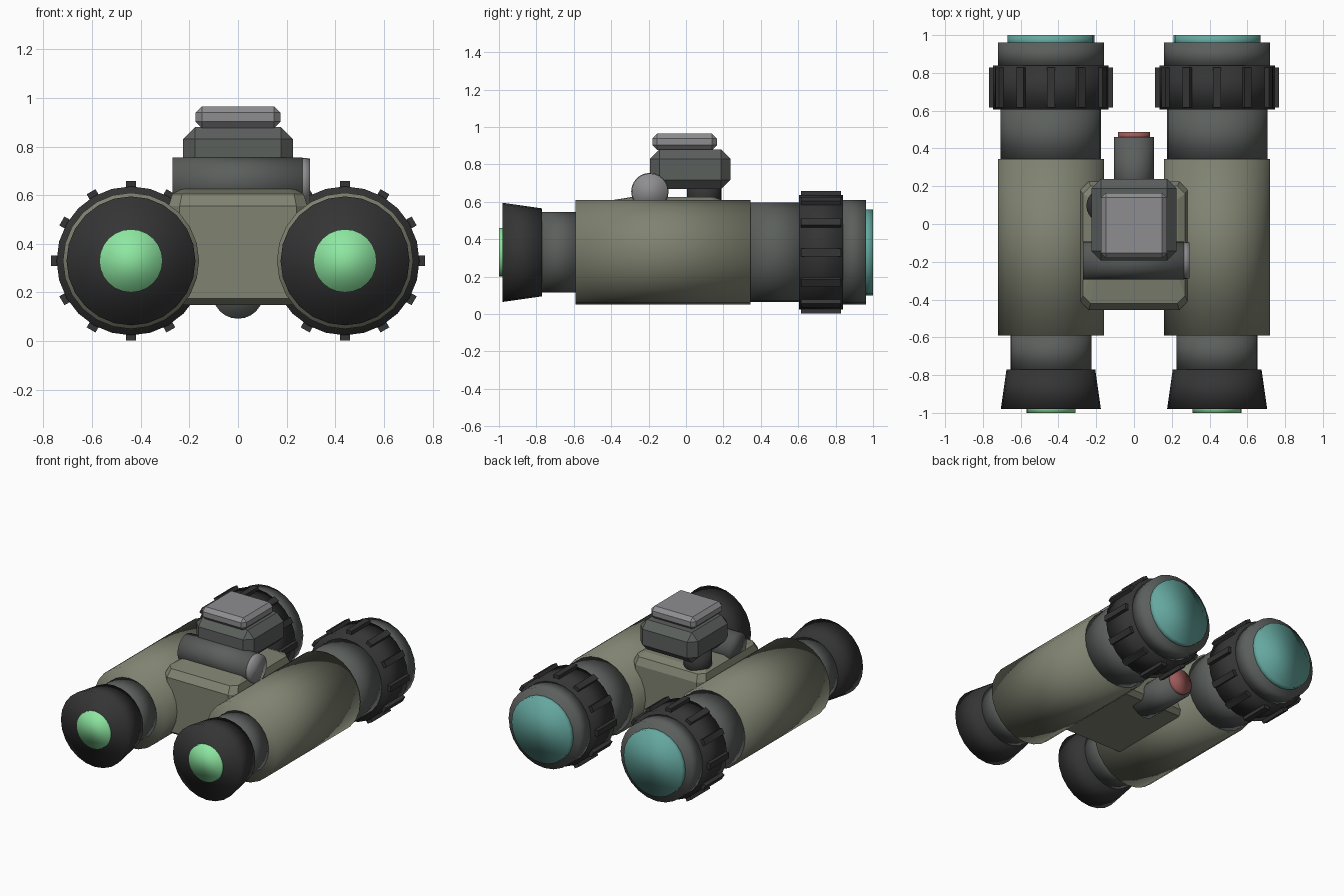
import bpy, bmesh, math
from mathutils import Matrix, Vector

if "Cube" in bpy.data.objects:
    bpy.data.objects.remove(bpy.data.objects["Cube"])


def material(name, rgb):
    m = bpy.data.materials.new(name)
    m.diffuse_color = (*rgb, 1)
    m.use_nodes = True
    m.node_tree.nodes["Principled BSDF"].inputs["Base Color"].default_value = m.diffuse_color
    return m


OLIVE = material("olive paint", (0.215, 0.225, 0.165))
GREY = material("dark grey metal", (0.105, 0.115, 0.108))
BLACK = material("black rubber", (0.035, 0.035, 0.035))
SILVER = material("light grey metal", (0.27, 0.27, 0.28))
GREEN = material("green eyepiece glass", (0.27, 0.80, 0.36))
TEAL = material("teal objective glass", (0.13, 0.39, 0.35))
RED = material("red lamp", (0.33, 0.10, 0.10))


def finish(name, bm, mat, smooth=False):
    bmesh.ops.recalc_face_normals(bm, faces=bm.faces)
    me = bpy.data.meshes.new(name)
    bm.to_mesh(me)
    bm.free()
    me.materials.append(mat)
    for p in me.polygons:
        p.use_smooth = smooth
    ob = bpy.data.objects.new(name, me)
    bpy.context.collection.objects.link(ob)
    return ob


def cylinder(name, mat, start, end, r1, r2=None, sides=24):
    """Round part running from start to end, shaded smooth all over."""
    a, b = Vector(start), Vector(end)
    d = b - a
    bm = bmesh.new()
    rot = d.to_track_quat('Z', 'Y').to_matrix().to_4x4()
    bmesh.ops.create_cone(bm, cap_ends=True, segments=sides, radius1=r1,
                          radius2=r1 if r2 is None else r2, depth=d.length,
                          matrix=Matrix.Translation((a + b) / 2) @ rot)
    return finish(name, bm, mat, True)


def box(name, mat, lo, hi, bevel=0.0):
    """Box between two corners with one flat chamfer on every edge."""
    lo, hi = Vector(lo), Vector(hi)
    bm = bmesh.new()
    bmesh.ops.create_cube(bm, size=1, matrix=Matrix.Translation((lo + hi) / 2)
                          @ Matrix.Diagonal((*(hi - lo), 1)))
    if bevel:
        bmesh.ops.bevel(bm, geom=bm.edges[:], offset=bevel, segments=1,
                        profile=0.5, affect='EDGES')
    return finish(name, bm, mat)


AXIS_X, AXIS_Z = 0.44, 0.33

# Two barrels: part, colour, y start, y end, radius at each end
BARREL = [
    ("eyepiece_lens", GREEN, -1.0, -0.95, 0.13, 0.13),
    ("eyecup", BLACK, -0.98, -0.77, 0.265, 0.235),
    ("eyepiece_tube", GREY, -0.78, -0.58, 0.215, 0.215),
    ("main_tube", OLIVE, -0.59, 0.345, 0.28, 0.28),
    ("front_tube", GREY, 0.33, 0.62, 0.266, 0.266),
    ("focus_ring", BLACK, 0.605, 0.84, 0.306, 0.306),
    ("objective_rim", GREY, 0.83, 0.962, 0.28, 0.28),
    ("objective_lens", TEAL, 0.94, 1.0, 0.23, 0.23),
]
for side, s in (("left", -1), ("right", 1)):
    x = s * AXIS_X
    for part, mat, y0, y1, r0, r1 in BARREL:
        cylinder(f"{side}_{part}", mat, (x, y0, AXIS_Z), (x, y1, AXIS_Z), r0, r1)
    # Twelve grip ribs around the focus ring
    bm = bmesh.new()
    for i in range(12):
        bmesh.ops.create_cube(bm, size=1, matrix=Matrix.Translation((x, 0.722, AXIS_Z))
                              @ Matrix.Rotation(i * math.pi / 6, 4, 'Y')
                              @ Matrix.Translation((0, 0, 0.305))
                              @ Matrix.Diagonal((0.042, 0.212, 0.046, 1)))
    finish(f"{side}_grip_ribs", bm, BLACK)

# Bridge housing: stacked rings with chamfered corners
# each ring: height, half width, front y, back y, corner cut
bm = bmesh.new()
rings = []
for z, w, f, b, c in ((0.148, 0.25, -0.42, 0.19, 0.03),
                      (0.175, 0.285, -0.455, 0.225, 0.045),
                      (0.555, 0.285, -0.455, 0.225, 0.045),
                      (0.605, 0.27, -0.42, 0.20, 0.04),
                      (0.626, 0.23, -0.29, 0.15, 0.02)):
    pts = [(-w + c, f), (w - c, f), (w, f + c), (w, b - c),
           (w - c, b), (-w + c, b), (-w, b - c), (-w, f + c)]
    rings.append([bm.verts.new((px, py, z)) for px, py in pts])
for lo, hi in zip(rings, rings[1:]):
    for i in range(8):
        j = (i + 1) % 8
        bm.faces.new((lo[i], lo[j], hi[j], hi[i]))
bm.faces.new(rings[0][::-1])
bm.faces.new(rings[-1])
finish("bridge_housing", bm, OLIVE)

# Cross tube with battery cap
cylinder("cross_tube", GREY, (-0.27, -0.193, 0.655), (0.266, -0.193, 0.655), 0.1)
cylinder("battery_cap", SILVER, (0.25, -0.193, 0.655), (0.295, -0.193, 0.655), 0.1, 0.096)

# Mount post, sight block and top plate
cylinder("mount_post", BLACK, (-0.16, 0.097, 0.55), (-0.16, 0.097, 0.72), 0.092)
box("sight_block", GREY, (-0.226, -0.193, 0.668), (0.226, 0.238, 0.88), 0.05)
box("top_plate", SILVER, (-0.175, -0.18, 0.877), (0.175, 0.165, 0.965), 0.026)

# Infrared lamp under the bridge
cylinder("lamp_tube", GREY, (0, 0.1, 0.197), (0, 0.46, 0.197), 0.105)
cylinder("lamp_lens", RED, (0, 0.44, 0.197), (0, 0.487, 0.197), 0.086)
